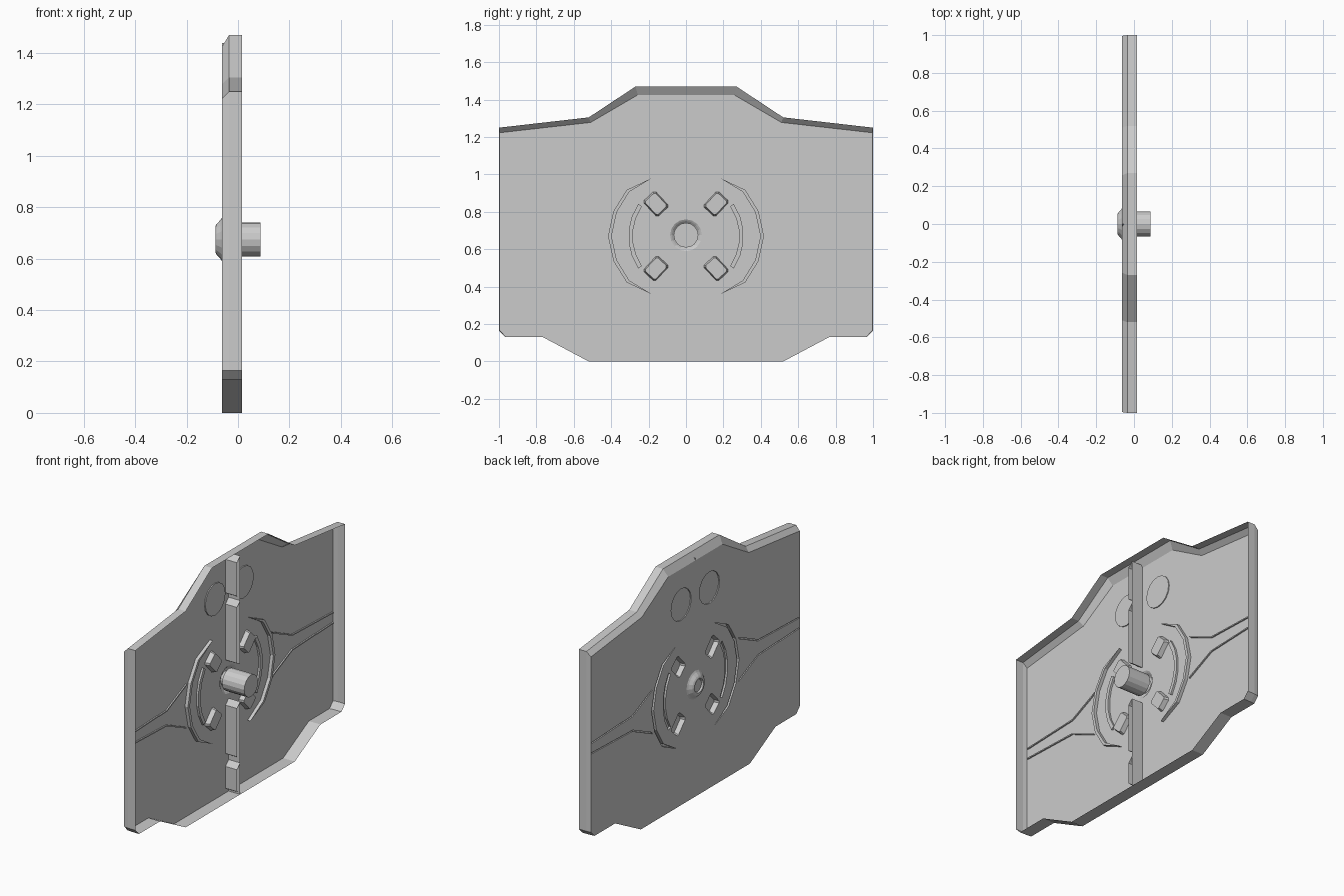
import bpy, bmesh
from math import sin, cos, pi, radians

if "Cube" in bpy.data.objects:
    bpy.data.objects.remove(bpy.data.objects["Cube"])

FACE, BEVEL, REAR = -0.0625, -0.035, 0.015   # x of outer face, bevel line, open rear edge
CZ = 0.67                                    # height of the central hub


def make_object(name, bm, recalc=True):
    if recalc:
        bmesh.ops.recalc_face_normals(bm, faces=bm.faces)
    me = bpy.data.meshes.new(name)
    bm.to_mesh(me)
    bm.free()
    ob = bpy.data.objects.new(name, me)
    bpy.context.collection.objects.link(ob)
    return ob


def ring(bm, x, pts):
    return [bm.verts.new((x, y, z)) for y, z in pts]


def bridge(bm, a, b):
    n = len(a)
    for i in range(n):
        j = (i + 1) % n
        bm.faces.new((a[i], a[j], b[j], b[i]))


def loft(name, sections, cap=True):
    """Skin a list of (x, outline) sections, closing the last one if asked."""
    bm = bmesh.new()
    rings = [ring(bm, x, p) for x, p in sections]
    for a, b in zip(rings, rings[1:]):
        bridge(bm, a, b)
    if cap:
        bm.faces.new(rings[-1])
    return make_object(name, bm)


def circle(y, z, r, n):
    return [(y + r * cos(2 * pi * i / n), z + r * sin(2 * pi * i / n)) for i in range(n)]


def polar(pairs, side):
    return [(side * r * cos(radians(a)), CZ + r * sin(radians(a))) for a, r in pairs]


def mirrored(half):
    return half + [(-y, z) for y, z in reversed(half)]


def shrink(pts, f):
    cy = sum(p[0] for p in pts) / len(pts)
    cz = sum(p[1] for p in pts) / len(pts)
    return [(cy + (y - cy) * f, cz + (z - cz) * f) for y, z in pts]


holes = []


def pocket(name, pts, depth, f=1.0):
    """Recess pressed into the outer face, seen as a bump from the rear."""
    holes.append(pts)
    loft(name, [(FACE, pts), (FACE + depth, shrink(pts, f))])


# Panel outlines: full size, and reduced along the top for the bevel
outline = mirrored([(0.27, 1.47), (0.52, 1.305), (1, 1.25), (1, 0.165),
                    (0.965, 0.13), (0.765, 0.13), (0.52, 0)])
front_outline = mirrored([(0.258, 1.425), (0.51, 1.278), (0.996, 1.223), (0.996, 0.165),
                          (0.962, 0.13), (0.765, 0.13), (0.52, 0)])

# Recessed details, repeated on each half
for s, side in ((1, "right"), (-1, "left")):
    pocket(f"{side}_round_port", circle(s * 0.135, 1.21, 0.096, 16), 0.006)

    # Tapered outer crescent
    outer = [(60, .36), (38, .402), (19, .41), (0, .417), (-19, .41), (-38, .402), (-60, .36)]
    inner = [(-38, .385), (-19, .392), (0, .398), (19, .392), (38, .385)]
    pocket(f"{side}_crescent", polar(outer + inner, s), 0.02)

    # Inner arc between the two blocks
    angles = [-34, -20, -7, 7, 20, 34]
    pocket(f"{side}_inner_arc", polar([(a, .308) for a in angles]
                                      + [(a, .285) for a in reversed(angles)], s), 0.012)

    for v, level in ((1, "upper"), (-1, "lower")):
        # Blocks with clipped corners, set at 47 degrees
        u, w, c = 0.057, 0.044, 0.01
        local = [(u, w - c), (u - c, w), (c - u, w), (-u, w - c),
                 (-u, c - w), (c - u, -w), (u - c, -w), (u, c - w)]
        ca, sa = cos(radians(47)), sin(radians(47))
        block = [(s * ((0.236 + p) * ca - q * sa), CZ + v * ((0.236 + p) * sa + q * ca))
                 for p, q in local]
        pocket(f"{side}_{level}_block", block, 0.028, 0.86)

        # Thin groove running out to the side edge
        g = [(0.41, 0.135), (0.6, 0.048), (0.99, 0.035), (0.99, 0.028),
             (0.597, 0.041), (0.417, 0.123)]
        pocket(f"{side}_{level}_groove", [(s * y, CZ + v * z) for y, z in g], 0.008)

# Hub boss on the outer face, hollow behind
boss = [(FACE, .085), (-.068, .076), (-.083, .06), (-.0875, .052),
        (-.0875, .042), (-.078, .036)]
holes.append(circle(0, CZ + 0.005, 0.085, 16))
loft("hub_boss", [(x, circle(0, CZ + 0.005, r, 16)) for x, r in boss])

# Shaft through the hub
bm = bmesh.new()
a = ring(bm, -0.06, circle(0, CZ + 0.005, 0.066, 16))
b = ring(bm, 0.0875, circle(0, CZ + 0.005, 0.066, 16))
bridge(bm, a, b)
bm.faces.new(a)
bm.faces.new(b)
make_object("hub_shaft", bm)

# Outer face with openings for every recess
bm = bmesh.new()
edges = []
for pts in [front_outline] + holes:
    vs = ring(bm, FACE, pts)
    edges += [bm.edges.new((vs[i], vs[(i + 1) % len(vs)])) for i in range(len(vs))]
bmesh.ops.triangle_fill(bm, use_beauty=True, use_dissolve=False, edges=edges, normal=(-1, 0, 0))
for f in bm.faces:
    f.normal_update()
    if f.normal.x > 0:
        f.normal_flip()
make_object("panel_face", bm, recalc=False)

# Bevelled rim, open at the rear
loft("panel_rim", [(FACE, front_outline), (BEVEL, outline), (REAR, outline)], cap=False)

# Centre seam wall, interrupted by the hub
bm = bmesh.new()
for z0, z1 in ((0, 0.56), (0.785, 1.44)):
    bm.faces.new([bm.verts.new(p) for p in
                  ((FACE, 0, z0), (REAR, 0, z0), (REAR, 0, z1), (FACE, 0, z1))])
make_object("seam_wall", bm)

# Interlocking tongues along the seam
for i, (z0, z1) in enumerate(((0.01, 0.19), (0.22, 0.56), (0.785, 1.17), (1.19, 1.44))):
    bm = bmesh.new()
    path = [(0, z1), (-0.03, z1 - 0.03), (-0.03, z0 + 0.018), (0, z0)]
    a, b = ring(bm, FACE, path), ring(bm, REAR, path)
    for k in range(3):
        bm.faces.new((a[k], a[k + 1], b[k + 1], b[k]))
    make_object(f"seam_tongue_{i + 1}", bm)
